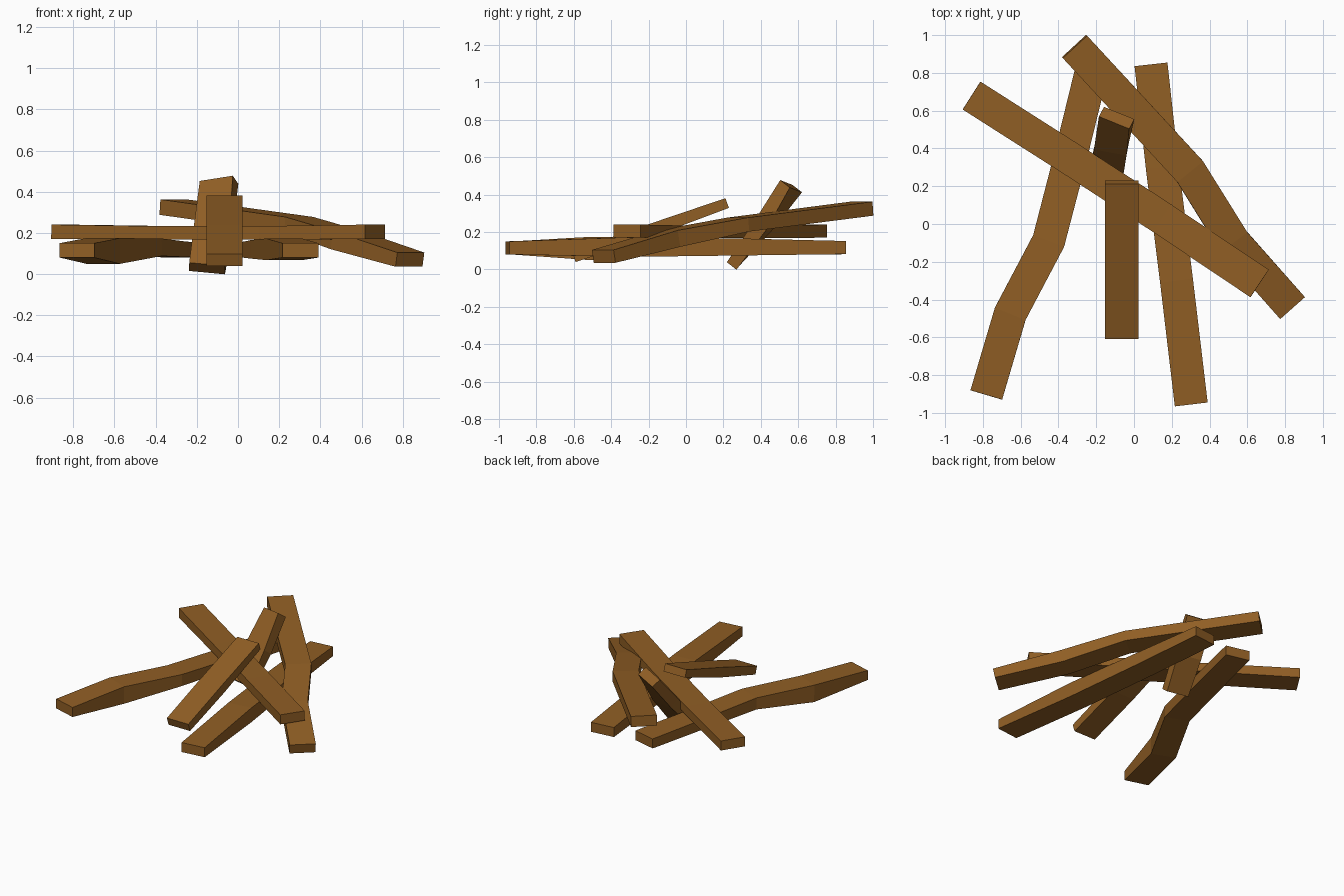
import bpy, bmesh
from mathutils import Vector, Matrix

if "Cube" in bpy.data.objects:
    bpy.data.objects.remove(bpy.data.objects["Cube"])

wood = bpy.data.materials.new("brown wood")
wood.diffuse_color = (0.28, 0.113, 0.018, 1)
wood.use_nodes = True
wood.node_tree.nodes["Principled BSDF"].inputs["Base Color"].default_value = wood.diffuse_color


def plank(name, stations, width=0.175):
    """Sweep a rectangular section through stations (x, y, z, thickness, roll)."""
    bm = bmesh.new()
    pts = [Vector(s[:3]) for s in stations]
    rings = []
    for i, s in enumerate(stations):
        # average direction gives mitred bends
        t = (pts[min(i + 1, len(pts) - 1)] - pts[max(i - 1, 0)]).normalized()
        side = t.cross(Vector((0, 0, 1))).normalized()
        side = Matrix.Rotation(s[4], 3, t) @ side
        up = side.cross(t)
        a, b = side * width / 2, up * s[3] / 2
        rings.append([bm.verts.new(pts[i] + p) for p in (a + b, b - a, -a - b, a - b)])
    for r, q in zip(rings, rings[1:]):
        for k in range(4):
            n = (k + 1) % 4
            bm.faces.new((r[k], r[n], q[n], q[k]))
    bm.faces.new(rings[0])
    bm.faces.new(rings[-1])
    bmesh.ops.recalc_face_normals(bm, faces=bm.faces[:])
    me = bpy.data.meshes.new(name)
    bm.to_mesh(me)
    bm.free()
    me.materials.append(wood)
    ob = bpy.data.objects.new(name, me)
    bpy.context.collection.objects.link(ob)
    return ob


# flat plank lying across the pile
plank("cross_plank", [(-0.86, 0.68, 0.205, 0.07, 0), (-0.35, 0.355, 0.20, 0.065, 0),
                      (0.15, 0.03, 0.20, 0.065, 0), (0.665, -0.315, 0.205, 0.07, 0)])

# bent plank sloping down to the right
plank("sloping_plank", [(-0.315, 0.94, 0.325, 0.075, 0), (0.295, 0.28, 0.24, 0.075, 0),
                        (0.525, -0.09, 0.165, 0.09, 0), (0.835, -0.44, 0.07, 0.07, 0)])

# long straight plank on the ground, right of centre
plank("right_plank", [(0.09, 0.845, 0.117, 0.07, 0), (0.15, 0.3, 0.12, 0.09, 0),
                      (0.225, -0.3, 0.12, 0.105, 0), (0.303, -0.955, 0.115, 0.07, 0)])

# doubly bent plank on the left
plank("left_plank", [(-0.782, -0.905, 0.115, 0.07, 0), (-0.655, -0.475, 0.112, 0.125, 0),
                     (-0.452, -0.09, 0.13, 0.085, 0), (-0.335, 0.36, 0.12, 0.075, 0),
                     (-0.225, 0.81, 0.115, 0.07, 0)])

# short plank leaning up toward the back
plank("leaning_plank", [(-0.065, -0.6, 0.068, 0.06, 0), (-0.065, -0.2, 0.205, 0.07, 0),
                        (-0.065, 0.22, 0.355, 0.055, 0)])

# steep, slightly twisted plank at the back
plank("steep_plank", [(-0.15, 0.25, 0.027, 0.065, 0.15), (-0.12, 0.41, 0.23, 0.08, 0),
                      (-0.092, 0.562, 0.445, 0.07, -0.25)])
